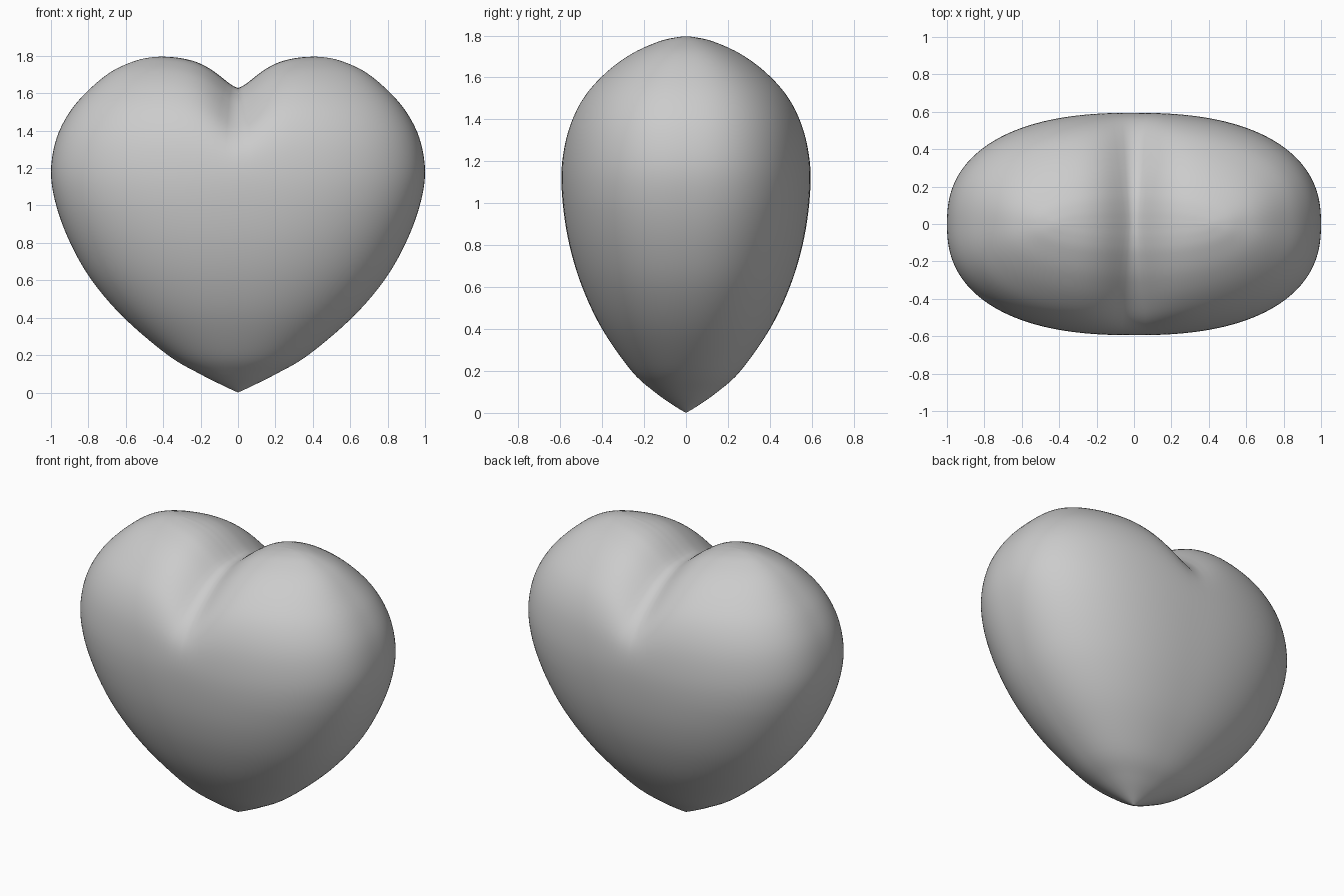
import bpy, bmesh, math
from mathutils import Vector

if "Cube" in bpy.data.objects:
    bpy.data.objects.remove(bpy.data.objects["Cube"])

# Horizontal sections: half width, half depth, height (before the cleft is pressed in)
PROFILE = [(0, 0, 0), (0.065, 0.05, 0.03), (0.205, 0.15, 0.1), (0.375, 0.26, 0.2),
           (0.61, 0.40, 0.4), (0.782, 0.495, 0.6), (0.897, 0.556, 0.8), (0.972, 0.588, 1.0),
           (1.0, 0.593, 1.18), (0.970, 0.567, 1.36), (0.893, 0.505, 1.51),
           (0.785, 0.405, 1.63), (0.67, 0.285, 1.72), (0.545, 0.165, 1.775),
           (0.45, 0.08, 1.795), (0.37, 0, 1.80)]
STEPS = 5
SIDES = 160


def catmull(p0, p1, p2, p3, t):
    return 0.5 * (2 * p1 + (p2 - p0) * t + (2 * p0 - 5 * p1 + 4 * p2 - p3) * t * t
                  + (3 * p1 - p0 - 3 * p2 + p3) * t ** 3)


def smooth_profile():
    p = [Vector(v) for v in PROFILE]
    p = [2 * p[0] - p[1]] + p + [2 * p[-1] - p[-2]]
    out = [catmull(*p[i:i + 4], k / STEPS) for i in range(len(p) - 3) for k in range(STEPS)]
    return out[1:] + [p[-2]]


def spow(v, e):
    return math.copysign(abs(v) ** e, v)


def cleft(x, z):
    # V-shaped dip between the lobes, fading down the front and back
    t = min(max((z - 1.1) / 0.6, 0), 1)
    return 0.172 * math.exp(-(abs(x) / 0.16) ** 1.5) * t * t * (3 - 2 * t)


bm = bmesh.new()
tip = bm.verts.new((0, 0, 0))
rings = []
for w, d, z in smooth_profile():
    e = 2 / (2.1 + 0.3 * min(z / 1.0, 1))
    ring = []
    for k in range(SIDES):
        a = 2 * math.pi * k / SIDES
        x, y = w * spow(math.cos(a), e), d * spow(math.sin(a), e)
        ring.append(bm.verts.new((x, y, z - cleft(x, z))))
    rings.append(ring)

# Skin the sections; the last one collapses to a line that is welded shut
for i in range(SIDES):
    j = (i + 1) % SIDES
    bm.faces.new((tip, rings[0][j], rings[0][i]))
    for a, b in zip(rings, rings[1:]):
        bm.faces.new((a[i], a[j], b[j], b[i]))
bmesh.ops.remove_doubles(bm, verts=bm.verts, dist=0.0005)
bmesh.ops.recalc_face_normals(bm, faces=bm.faces)
for f in bm.faces:
    f.smooth = True

mesh = bpy.data.meshes.new("heart")
bm.to_mesh(mesh)
bm.free()
heart = bpy.data.objects.new("heart", mesh)
bpy.context.collection.objects.link(heart)
